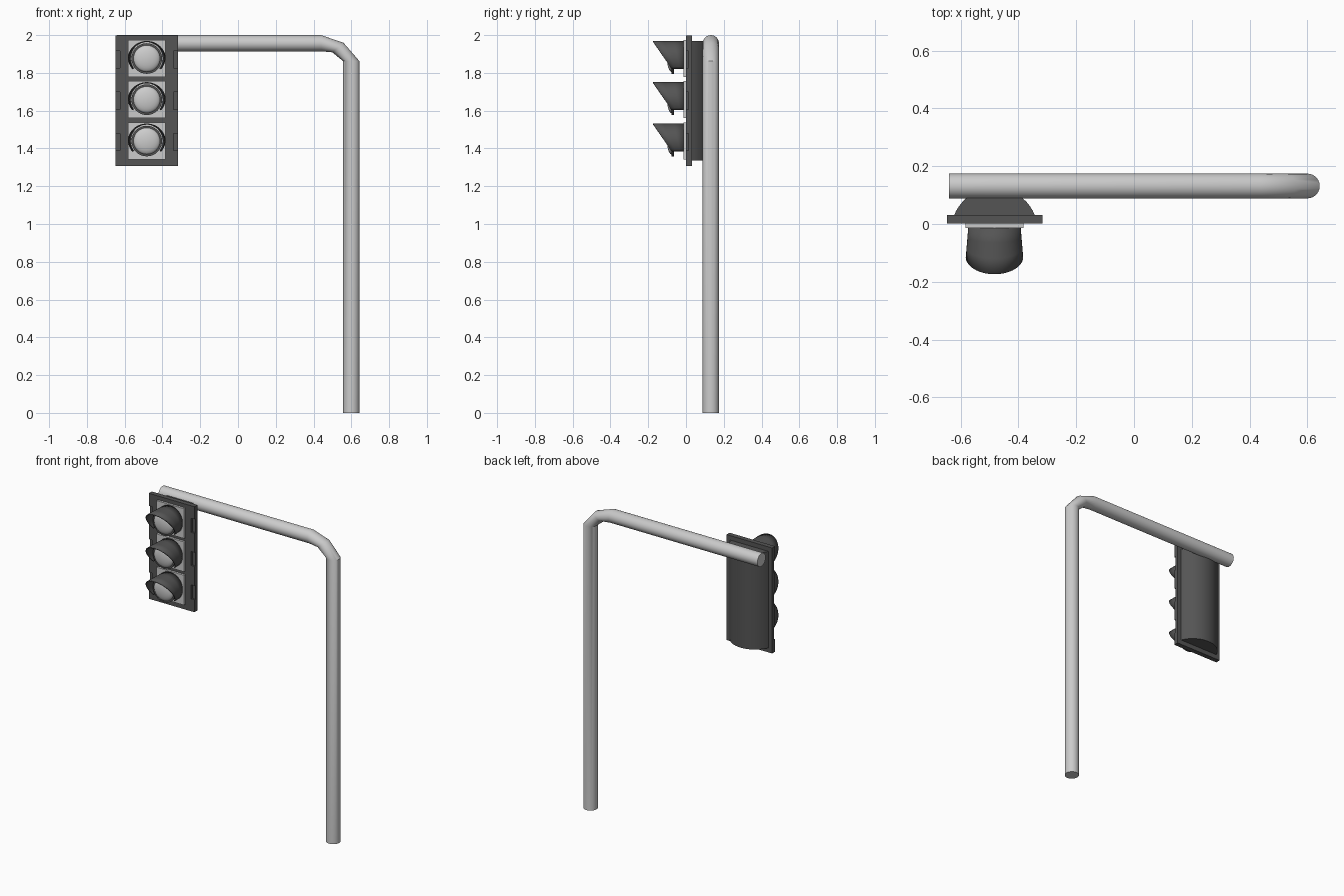
import bpy, bmesh, math
from math import sin, cos, pi, radians

if "Cube" in bpy.data.objects:
    bpy.data.objects.remove(bpy.data.objects["Cube"])

dark = bpy.data.materials.new("dark_grey")
dark.diffuse_color = (0.09, 0.09, 0.09, 1)
dark.use_nodes = True
dark.node_tree.nodes["Principled BSDF"].inputs["Base Color"].default_value = dark.diffuse_color

CX = -0.483                       # signal head centre line
LAMPS = (1.876, 1.658, 1.439)     # lamp heights


def make(name, bm, mat=None, angle=35):
    bmesh.ops.recalc_face_normals(bm, faces=bm.faces)
    me = bpy.data.meshes.new(name)
    bm.to_mesh(me)
    bm.free()
    ob = bpy.data.objects.new(name, me)
    bpy.context.collection.objects.link(ob)
    if mat:
        me.materials.append(mat)
    bpy.ops.object.select_all(action='DESELECT')
    ob.select_set(True)
    bpy.context.view_layer.objects.active = ob
    bpy.ops.object.shade_smooth_by_angle(angle=radians(angle))
    return ob


def loft(name, rings, mat=None, angle=35):
    """Closed skin through rings of points, capped at both ends."""
    bm = bmesh.new()
    rows = [[bm.verts.new(p) for p in ring] for ring in rings]
    n = len(rows[0])
    for a, b in zip(rows, rows[1:]):
        for i in range(n):
            j = (i + 1) % n
            bm.faces.new((a[i], a[j], b[j], b[i]))
    bm.faces.new(rows[0])
    bm.faces.new(rows[-1])
    return make(name, bm, mat, angle)


def prism(name, outline, axis, lo, hi, mat=None, angle=35):
    """Extrude an outline along y (points x,z) or z (points x,y)."""
    put = (lambda p, d: (p[0], d, p[1])) if axis == 'y' else (lambda p, d: (p[0], p[1], d))
    return loft(name, [[put(p, d) for p in outline] for d in (lo, hi)], mat, angle)


def rect(x0, x1, z0, z1):
    return [(x0, z0), (x1, z0), (x1, z1), (x0, z1)]


def circle(r, y, cz, n=32):
    return [(CX + r * cos(2 * pi * i / n), y, cz + r * sin(2 * pi * i / n)) for i in range(n)]


# bent pole: ring centre x, z, outward direction x, z, half width
R, PY = 0.043, 0.1315
sections = [(0.60, 0.0, 1, 0, R), (0.60, 1.862, 1, 0, R),
            (0.529, 1.934, 0.77, 0.64, 0.039),
            (0.44, 1.957, 0, 1, R), (-0.64, 1.957, 0, 1, R)]
loft("pole", [[(x + w * cos(t) * dx, PY + R * sin(t), z + w * cos(t) * dz)
               for t in (2 * pi * i / 24 for i in range(24))]
              for x, z, dx, dz, w in sections])

# back plate: plain slab plus front layer with edge notches
X0, X1, Z0, Z1 = -0.648, -0.317, 1.307, 1.999
prism("plate_back", rect(X0, X1, Z0, Z1), 'y', 0.013, 0.032, dark)
right_edge, left_edge = [], []
for z in sorted(LAMPS):
    for dx, dz in ((0, -.046), (.024, -.046), (.024, .046), (0, .046)):
        right_edge.append((X1 - dx, z + dz - .005))
        left_edge.append((X0 + dx, z + dz - .005))
prism("plate_front", [(X0, Z0), (X1, Z0)] + right_edge + [(X1, Z1), (X0, Z1)] + left_edge[::-1],
      'y', 0.001, 0.013, dark)

# rounded rear housing
half, depth = 0.14, 0.095
rad = (half ** 2 + depth ** 2) / (2 * depth)
span = math.asin(half / rad)
arc = [(CX + rad * sin(span * k / 10), 0.03 + depth - rad + rad * cos(span * k / 10))
       for k in range(-10, 11)]
prism("rear_housing", arc, 'z', 1.337, 1.97, dark)


def visor(name, cz):
    """Slant-cut open hood, slightly flared sideways."""
    bm = bmesh.new()
    n, steps, end = 32, 3, radians(126)
    grid = []
    for i in range(n + 1):
        a = -end + 2 * end * i / n
        z = 0.093 * cos(a)
        front = -0.113 - 0.655 * z
        row = []
        for s in range(steps + 1):
            y = -0.01 + (front + 0.01) * s / steps
            rx = 0.09 + 0.01 * min(1, -y / 0.12)
            row.append(bm.verts.new((CX + rx * sin(a), y, cz + z)))
        grid.append(row)
    for a, b in zip(grid, grid[1:]):
        for s in range(steps):
            bm.faces.new((a[s], b[s], b[s + 1], a[s + 1]))
    ob = make(name, bm, dark)
    # thicken towards the lamp, whichever way the normals came out
    p = ob.data.polygons[len(ob.data.polygons) // 2]
    outward = p.normal.z * (p.center.z - cz) + p.normal.x * (p.center.x - CX) > 0
    mod = ob.modifiers.new("thickness", 'SOLIDIFY')
    mod.thickness = 0.006
    mod.offset = -1 if outward else 1


for k, cz in enumerate(LAMPS, 1):
    # square lamp panel
    prism(f"lamp_panel_{k}", rect(CX - .1, CX + .1, cz - .098, cz + .098), 'y', -0.013, 0.005)
    # lamp holder cone and rim
    loft(f"lamp_holder_{k}", [circle(r, y, cz) for r, y in
                              ((.055, -.01), (.055, -.064), (.081, -.064), (.081, -.078), (.072, -.078))],
         dark)
    # domed lens
    loft(f"lens_{k}", [circle(.071 * cos(t), -.076 - .024 * sin(t), cz)
                       for t in (radians(d) for d in (0, 15, 30, 45, 60, 75, 86))])
    visor(f"visor_{k}", cz)
